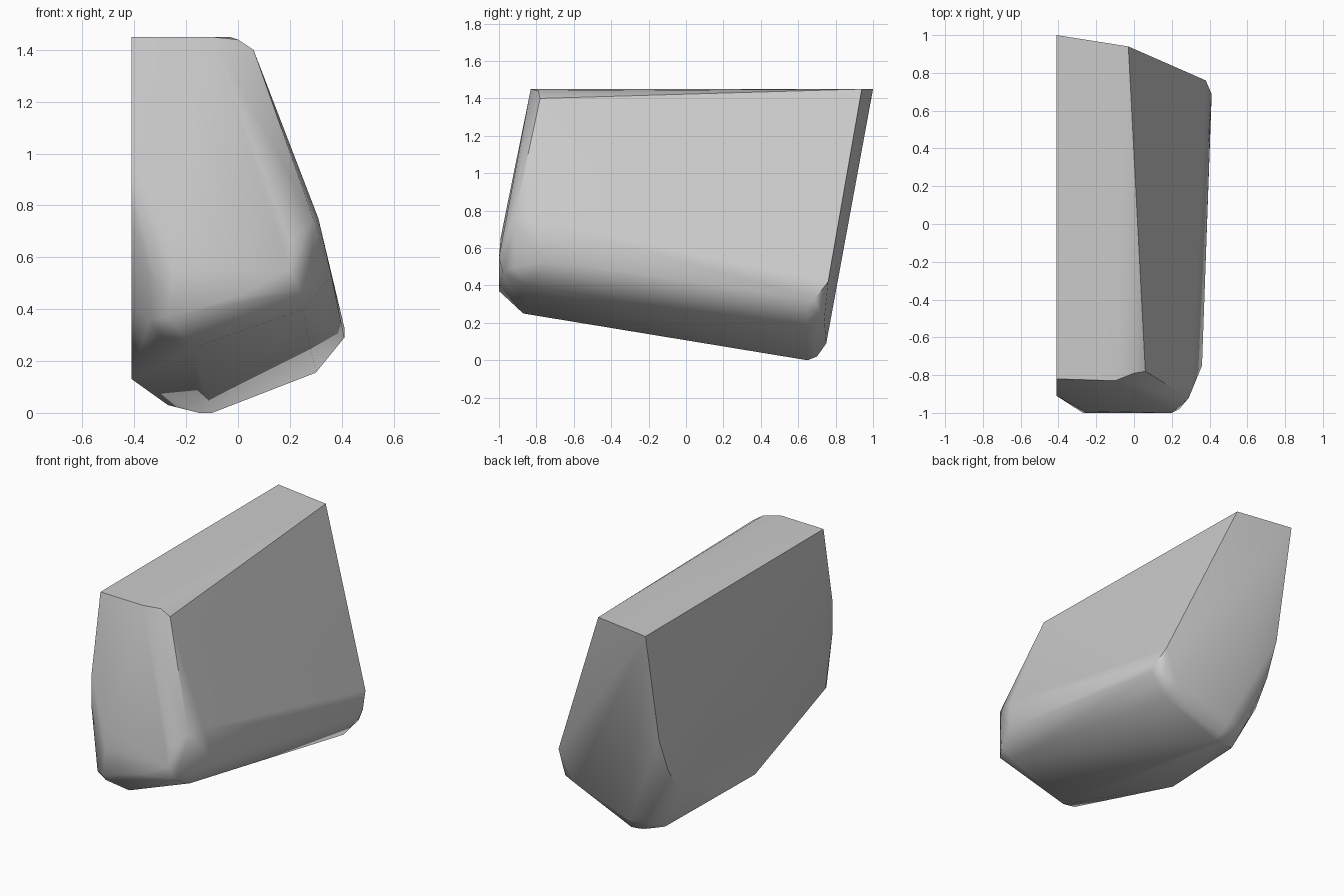
import bpy
import bmesh
from math import radians

# Remove only the default object
default_object = bpy.data.objects.get("Cube")
if default_object:
    bpy.data.objects.remove(default_object, do_unlink=True)


def make_material(name, colour):
    material = bpy.data.materials.new(name)
    material.use_nodes = True
    material.diffuse_color = colour
    shader = material.node_tree.nodes["Principled BSDF"]
    shader.inputs["Base Color"].default_value = colour
    shader.inputs["Roughness"].default_value = 0.8
    return material


def make_hull(name, corner_groups, material):
    """Wrap a convex skin around groups of corner points."""
    mesh = bpy.data.meshes.new(name)
    bm = bmesh.new()
    for group in corner_groups:
        for corner in group:
            bm.verts.new(corner)
    result = bmesh.ops.convex_hull(bm, input=bm.verts)
    loose = {g for g in result["geom_interior"] + result["geom_unused"]
             if isinstance(g, bmesh.types.BMVert)}
    bmesh.ops.delete(bm, geom=list(loose), context="VERTS")
    # Merge nearly flat triangles into clean facets
    bmesh.ops.dissolve_limit(bm, angle_limit=radians(2),
                             verts=bm.verts, edges=bm.edges)
    bmesh.ops.recalc_face_normals(bm, faces=bm.faces)
    bm.to_mesh(mesh)
    bm.free()
    mesh.materials.append(material)
    obj = bpy.data.objects.new(name, mesh)
    bpy.context.collection.objects.link(obj)
    return obj


# Narrow flat top, rounded toward the front corner
top_rim = [
    (-.41, -.82, 1.45), (-.1, -.83, 1.45), (0, -.79, 1.44), (.06, -.78, 1.4),
    (-.41, 1, 1.45), (-.03, .94, 1.45),
]

# Flat side wall
flat_side = [
    (-.41, -.91, .96), (-.41, -.91, .73), (-.41, -.84, .41),
    (-.41, -.12, .13), (-.41, .66, .33), (-.41, .77, .5), (-.41, .86, .72),
]

# Blunt front face and its lower lip
front_face = [
    (-.25, -.99, .66), (.2, -.98, .66), (.29, -.92, .75),
    (-.27, -1, .37), (-.25, -1, .55), (0, -1, .45), (.2, -1, .55),
    (-.34, -.95, .36), (.24, -.98, .47), (.28, -.92, .5),
    (-.3, -.92, .3), (-.17, -.87, .25), (.25, -.85, .4),
]

# Sloping side wall and the rounded back edge
sloping_side = [
    (.31, -.8, .75), (.36, -.75, .53), (.41, .65, .29),
    (.41, .69, .33), (.38, .76, .42),
]
back_foot = [
    (.3, .65, .155), (.36, .72, .24), (.28, .74, .22),
    (-.1, .65, 0), (-.15, .65, 0), (-.27, .6, .03),
    (-.12, .75, .09), (-.25, .73, .1), (-.1, .7, .02),
]

stone = make_material("stone grey", (.6, .6, .6, 1))
block = make_hull("angular_block",
                  [top_rim, flat_side, front_face, sloping_side, back_foot],
                  stone)

# Soft shading with the main ridges kept crisp
bpy.ops.object.select_all(action="DESELECT")
block.select_set(True)
bpy.context.view_layer.objects.active = block
bpy.ops.object.shade_smooth_by_angle(angle=radians(35))
